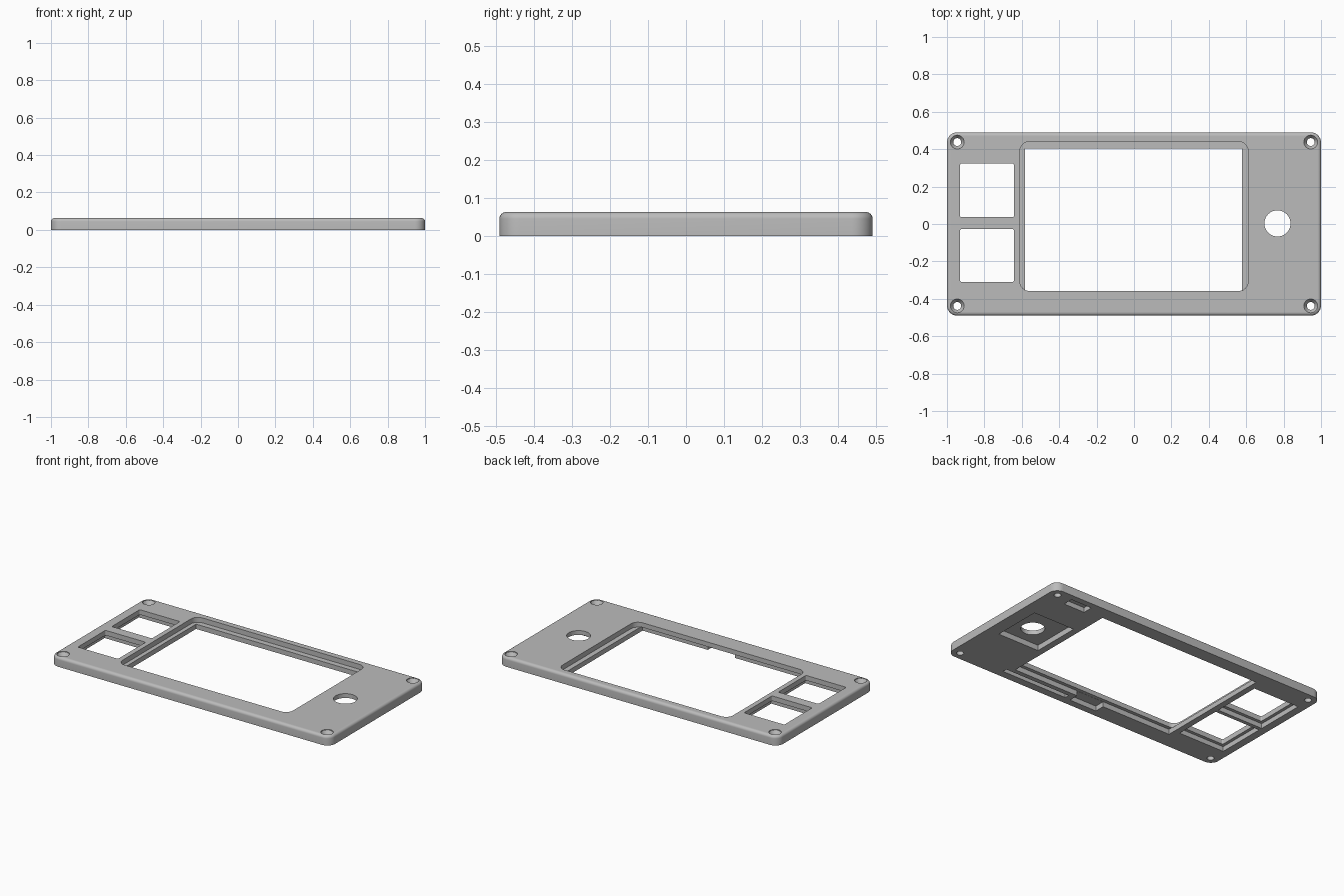
import bpy, bmesh, math

cube = bpy.data.objects.get("Cube")
if cube:
    bpy.data.objects.remove(cube, do_unlink=True)

HEIGHT = 0.063
MID = 0.031          # level where the upper and lower cuts meet
OVER = 0.02          # how far cutters reach past the surface

gray = bpy.data.materials.new("panel gray")
gray.use_nodes = True
color = (0.5, 0.5, 0.5, 1)
gray.diffuse_color = color
gray.node_tree.nodes["Principled BSDF"].inputs["Base Color"].default_value = color


def rounded_outline(x0, x1, y0, y1, r, steps=8):
    """Counter-clockwise rectangle with optional rounded corners."""
    if r == 0:
        return [(x0, y0), (x1, y0), (x1, y1), (x0, y1)]
    centres = [(x1 - r, y1 - r), (x0 + r, y1 - r), (x0 + r, y0 + r), (x1 - r, y0 + r)]
    points = []
    for quarter, (cx, cy) in enumerate(centres):
        for i in range(steps + 1):
            a = (quarter + i / steps) * math.pi / 2
            points.append((cx + r * math.cos(a), cy + r * math.sin(a)))
    return points


def finish(name, bm):
    bmesh.ops.recalc_face_normals(bm, faces=bm.faces)
    mesh = bpy.data.meshes.new(name)
    bm.to_mesh(mesh)
    bm.free()
    mesh.materials.append(gray)
    obj = bpy.data.objects.new(name, mesh)
    bpy.context.collection.objects.link(obj)
    return obj


def loft(name, rings):
    """Closed solid through matching outlines, each given as (points, z)."""
    bm = bmesh.new()
    loops = [[bm.verts.new((x, y, z)) for x, y in pts] for pts, z in rings]
    n = len(loops[0])
    for low, high in zip(loops, loops[1:]):
        for i in range(n):
            j = (i + 1) % n
            bm.faces.new((low[i], low[j], high[j], high[i]))
    bm.faces.new(loops[0][::-1])
    bm.faces.new(loops[-1])
    return finish(name, bm)


def circle(cx, cy, r, n=48):
    return [(cx + r * math.cos(math.tau * i / n), cy + r * math.sin(math.tau * i / n))
            for i in range(n)]


# Panel body with rounded corners and a rounded upper rim
W, D, CORNER, RIM = 1.0, 0.49, 0.055, 0.018
rings = [(rounded_outline(-W, W, -D, D, CORNER), 0)]
for k in range(7):
    a = k / 6 * math.pi / 2
    inset = RIM * (1 - math.cos(a))
    rings.append((rounded_outline(-W + inset, W - inset, -D + inset, D - inset, CORNER - inset),
                  HEIGHT - RIM + RIM * math.sin(a)))
panel = loft("front_panel", rings)
bpy.context.view_layer.objects.active = panel


def cut(rings):
    cutter = loft("cutter", rings)
    cutter.hide_render = True
    mod = panel.modifiers.new("cut", "BOOLEAN")
    mod.operation = "DIFFERENCE"
    mod.solver = "EXACT"
    mod.object = cutter
    bpy.ops.object.modifier_apply(modifier=mod.name)
    bpy.data.objects.remove(cutter, do_unlink=True)


def cut_box(x0, x1, y0, y1, z0, z1, r=0):
    pts = rounded_outline(x0, x1, y0, y1, r)
    cut([(pts, z0), (pts, z1)])


# Screen window: rounded upper recess and square lower opening
cut_box(-0.61, 0.61, -0.358, 0.44, MID, HEIGHT + OVER, 0.05)
cut_box(-0.583, 0.577, -0.38, 0.404, -OVER, MID + 0.002)

# Cable notch beside the window and slots in the underside
cut_box(-0.085, 0.11, -0.445, -0.36, -OVER, MID + 0.001)
cut_box(0.15, 0.62, -0.44, -0.41, -OVER, MID)
cut_box(0.70, 0.85, 0.385, 0.45, -OVER, MID)

# Two square windows, each with a wider pocket underneath
for y0, y1 in ((0.037, 0.323), (-0.31, -0.027)):
    cut_box(-0.93, -0.642, y0, y1, -OVER, HEIGHT + OVER, 0.008)
    cut_box(-0.95, -0.622, y0 - 0.02, y1 + 0.02, -OVER, MID)

# Round knob hole with a square pocket underneath
knob = circle(0.767, 0.003, 0.07)
cut([(knob, -OVER), (knob, HEIGHT + OVER)])
cut_box(0.62, 0.915, -0.125, 0.195, -OVER, 0.035)

# Countersunk screw holes in the corners
for sx in (-1, 1):
    for sy in (-1, 1):
        cx, cy = sx * 0.945, sy * 0.438
        small, large = circle(cx, cy, 0.021, 32), circle(cx, cy, 0.037, 32)
        cut([(small, -OVER), (small, 0.035), (large, HEIGHT - 0.005), (large, HEIGHT + OVER)])

# Smooth the curved walls, keep the edges sharp
bpy.ops.object.select_all(action="DESELECT")
panel.select_set(True)
bpy.ops.object.shade_smooth_by_angle(angle=math.radians(30))
